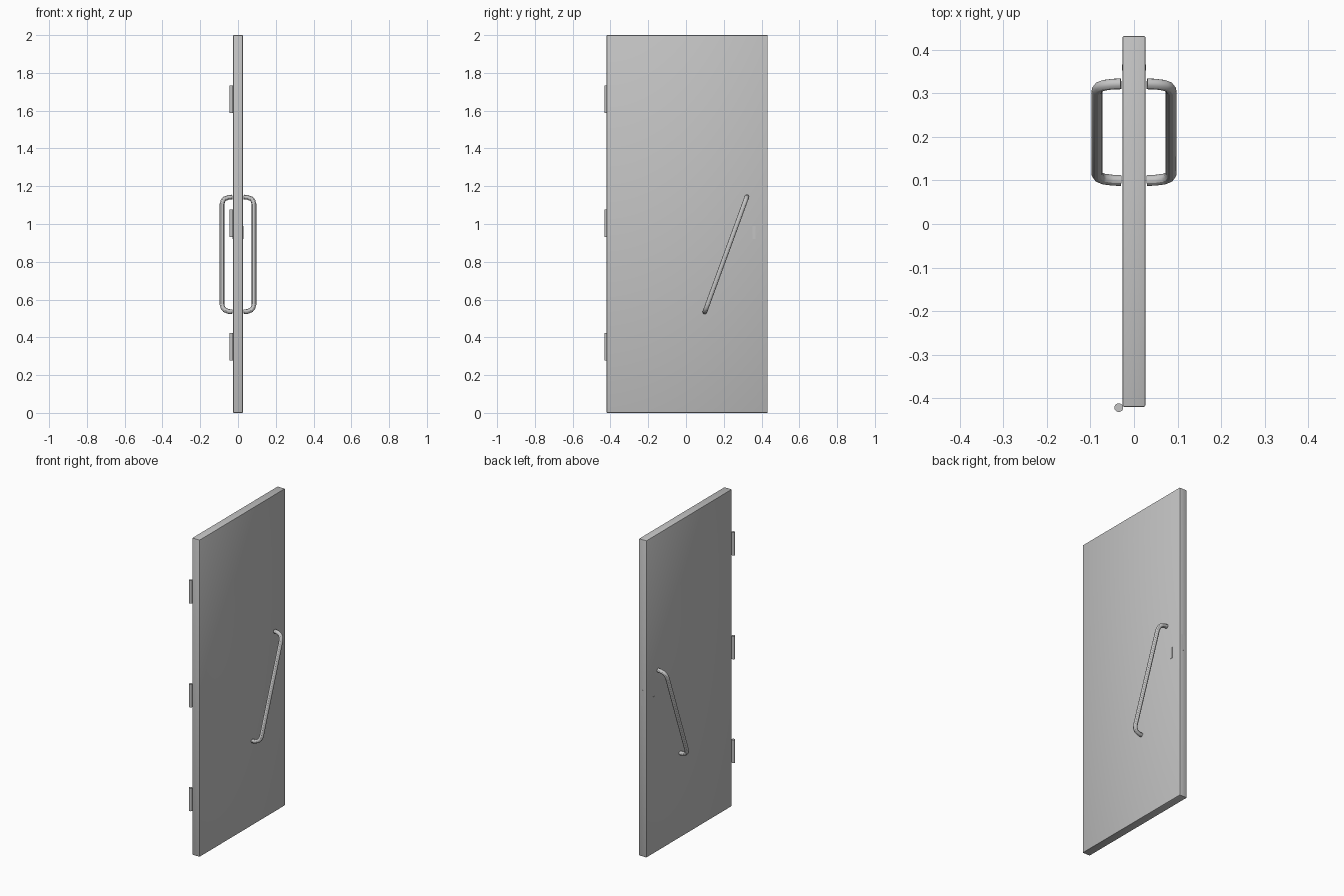
import bpy
import bmesh
from mathutils import Vector

cube = bpy.data.objects.get("Cube")
if cube:
    bpy.data.objects.remove(cube, do_unlink=True)

grey = bpy.data.materials.new("light grey")
grey.use_nodes = True
colour = (0.55, 0.55, 0.55, 1)
grey.diffuse_color = colour
grey.node_tree.nodes["Principled BSDF"].inputs["Base Color"].default_value = colour


def add_object(name, bm):
    mesh = bpy.data.meshes.new(name)
    bm.to_mesh(mesh)
    bm.free()
    obj = bpy.data.objects.new(name, mesh)
    bpy.context.collection.objects.link(obj)
    mesh.materials.append(grey)
    return obj


def smooth(obj):
    bpy.ops.object.select_all(action="DESELECT")
    obj.select_set(True)
    bpy.context.view_layer.objects.active = obj
    bpy.ops.object.shade_smooth_by_angle()


def box(name, centre, size, bevel=0.0):
    bm = bmesh.new()
    bmesh.ops.create_cube(bm, size=1)
    bmesh.ops.scale(bm, vec=size, verts=bm.verts)
    bmesh.ops.translate(bm, vec=centre, verts=bm.verts)
    if bevel:
        bmesh.ops.bevel(bm, geom=bm.edges[:], offset=bevel, segments=2,
                        profile=0.5, affect="EDGES")
    return add_object(name, bm)


def cylinder(name, centre, radius, height):
    bm = bmesh.new()
    bmesh.ops.create_cone(bm, cap_ends=True, segments=20, radius1=radius,
                          radius2=radius, depth=height)
    bmesh.ops.translate(bm, vec=centre, verts=bm.verts)
    obj = add_object(name, bm)
    smooth(obj)
    return obj


def pull_handle(name, side):
    # Slanted bar with two rounded bends into the door face
    foot = Vector((0, 0.1, 0.535))
    head = Vector((0, 0.322, 1.143))
    slope = (head - foot).normalized()
    profile = [(0.03, 0), (0.05, 0.002), (0.07, 0.01), (0.08, 0.022), (0.085, 0.042)]
    low = [foot + slope * t + Vector((side * x, 0, 0)) for x, t in profile]
    high = [head - slope * t + Vector((side * x, 0, 0)) for x, t in reversed(profile)]
    curve = bpy.data.curves.new(name, "CURVE")
    curve.dimensions = "3D"
    curve.bevel_depth = 0.0125
    curve.bevel_resolution = 4
    curve.use_fill_caps = True
    path = low + high
    spline = curve.splines.new("POLY")
    spline.points.add(len(path) - 1)
    for point, co in zip(spline.points, path):
        point.co = (*co, 1)
    obj = bpy.data.objects.new(name, curve)
    bpy.context.collection.objects.link(obj)
    curve.materials.append(grey)
    bpy.ops.object.select_all(action="DESELECT")
    obj.select_set(True)
    bpy.context.view_layer.objects.active = obj
    bpy.ops.object.convert(target="MESH")
    smooth(bpy.context.view_layer.objects.active)


# Door slab with slightly softened edges
smooth(box("door_panel", (0, 0.006, 1), (0.052, 0.852, 2), 0.003))

# Handle and keyhole plate on both faces
for label, side in (("left", 1), ("right", -1)):
    pull_handle(label + "_handle", side)
    box(label + "_keyhole_plate", (side * 0.026, 0.36, 0.955), (0.004, 0.014, 0.07))

# Latch plate in the opening edge
box("latch_plate", (0.002, 0.431, 1), (0.022, 0.003, 0.1))

# Hinge barrels
for label, z in (("lower", 0.35), ("middle", 1.005), ("upper", 1.66)):
    cylinder(label + "_hinge", (-0.035, -0.422, z), 0.01, 0.145)
